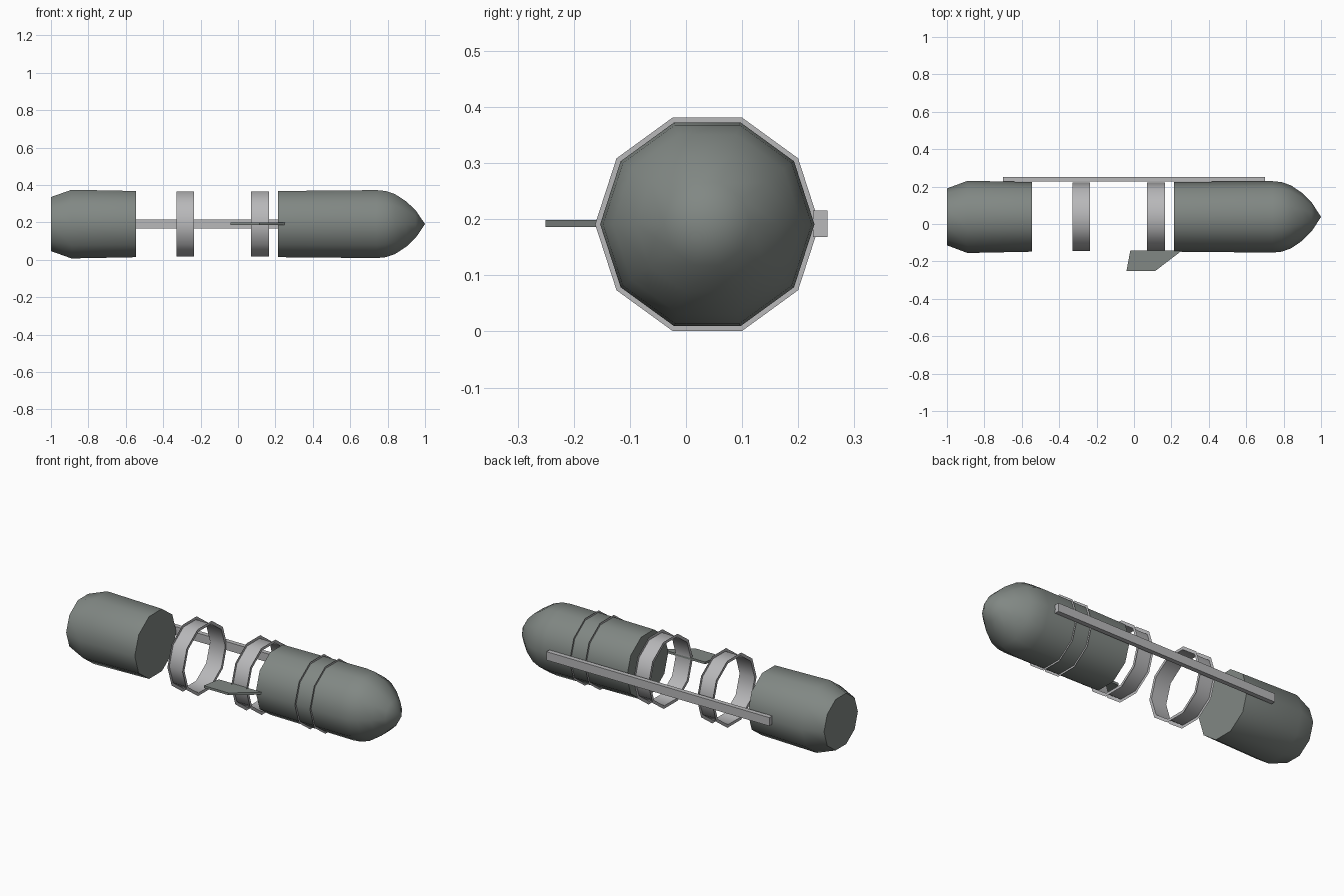
import bpy, bmesh, math

cube = bpy.data.objects.get("Cube")
if cube:
    bpy.data.objects.remove(cube)

AXIS_Y, AXIS_Z, SIDES = 0.038, 0.191, 10


def material(name, colour):
    mat = bpy.data.materials.new(name)
    mat.use_nodes = True
    mat.diffuse_color = (*colour, 1)
    mat.node_tree.nodes["Principled BSDF"].inputs["Base Color"].default_value = (*colour, 1)
    return mat


dark = material("dark green grey", (0.22, 0.245, 0.23))
light = material("light grey", (0.48, 0.48, 0.49))


def finish(name, bm, mat, smooth=True, fix_normals=True):
    if fix_normals:
        bmesh.ops.recalc_face_normals(bm, faces=bm.faces)
    mesh = bpy.data.meshes.new(name)
    bm.to_mesh(mesh)
    bm.free()
    mesh.materials.append(mat)
    obj = bpy.data.objects.new(name, mesh)
    bpy.context.collection.objects.link(obj)
    if smooth:
        bpy.ops.object.select_all(action="DESELECT")
        obj.select_set(True)
        bpy.context.view_layer.objects.active = obj
        bpy.ops.object.shade_smooth_by_angle(angle=math.radians(40))
    return obj


def lathe(name, profile, mat, capped=True):
    """Ten-sided solid around the long axis from (x, radius) points."""
    bm = bmesh.new()
    loops = []
    for x, r in profile:
        angles = [math.tau * i / SIDES for i in range(SIDES)]
        loops.append([bm.verts.new((x, AXIS_Y + r * math.cos(a), AXIS_Z + r * math.sin(a)))
                      for a in angles])
    for a, b in zip(loops, loops[1:]):
        for i in range(SIDES):
            j = (i + 1) % SIDES
            bm.faces.new((a[i], b[i], b[j], a[j]))
    if capped:
        bm.faces.new(loops[0])
        bm.faces.new(loops[-1])
        bmesh.ops.remove_doubles(bm, verts=bm.verts, dist=0.0005)
    return finish(name, bm, mat, fix_normals=capped)


# Nose section and tail section of the hull
lathe("nose_section", [(0.215, 0.186), (0.74, 0.191), (0.79, 0.186), (0.84, 0.168),
                       (0.9, 0.127), (0.95, 0.077), (1.0, 0.0002)], dark)
lathe("tail_section", [(-1.0, 0.152), (-0.89, 0.193), (-0.545, 0.186)], dark)

# Clamp rings: inner wall and side flanges, open on the outside
for label, x in (("rear", -0.33), ("middle", 0.07), ("front", 0.47)):
    lathe(label + "_ring", [(x, 0.2), (x, 0.183), (x + 0.095, 0.183), (x + 0.095, 0.2)],
          light, capped=False)

# Rail along the back
bm = bmesh.new()
bmesh.ops.create_cube(bm, size=1)
for v in bm.verts:
    v.co = (v.co.x * 1.4, 0.239 + v.co.y * 0.026, 0.192 + v.co.z * 0.048)
finish("rail", bm, light, smooth=False)

# Swept fin on the front side
bm = bmesh.new()
outline = [(-0.04, -0.25), (0.115, -0.25), (0.255, -0.143), (-0.02, -0.143)]
base = bm.faces.new([bm.verts.new((x, y, 0.186)) for x, y in outline])
top = bmesh.ops.extrude_face_region(bm, geom=[base])["geom"]
bmesh.ops.translate(bm, vec=(0, 0, 0.013),
                    verts=[g for g in top if isinstance(g, bmesh.types.BMVert)])
finish("fin", bm, dark, smooth=False)
